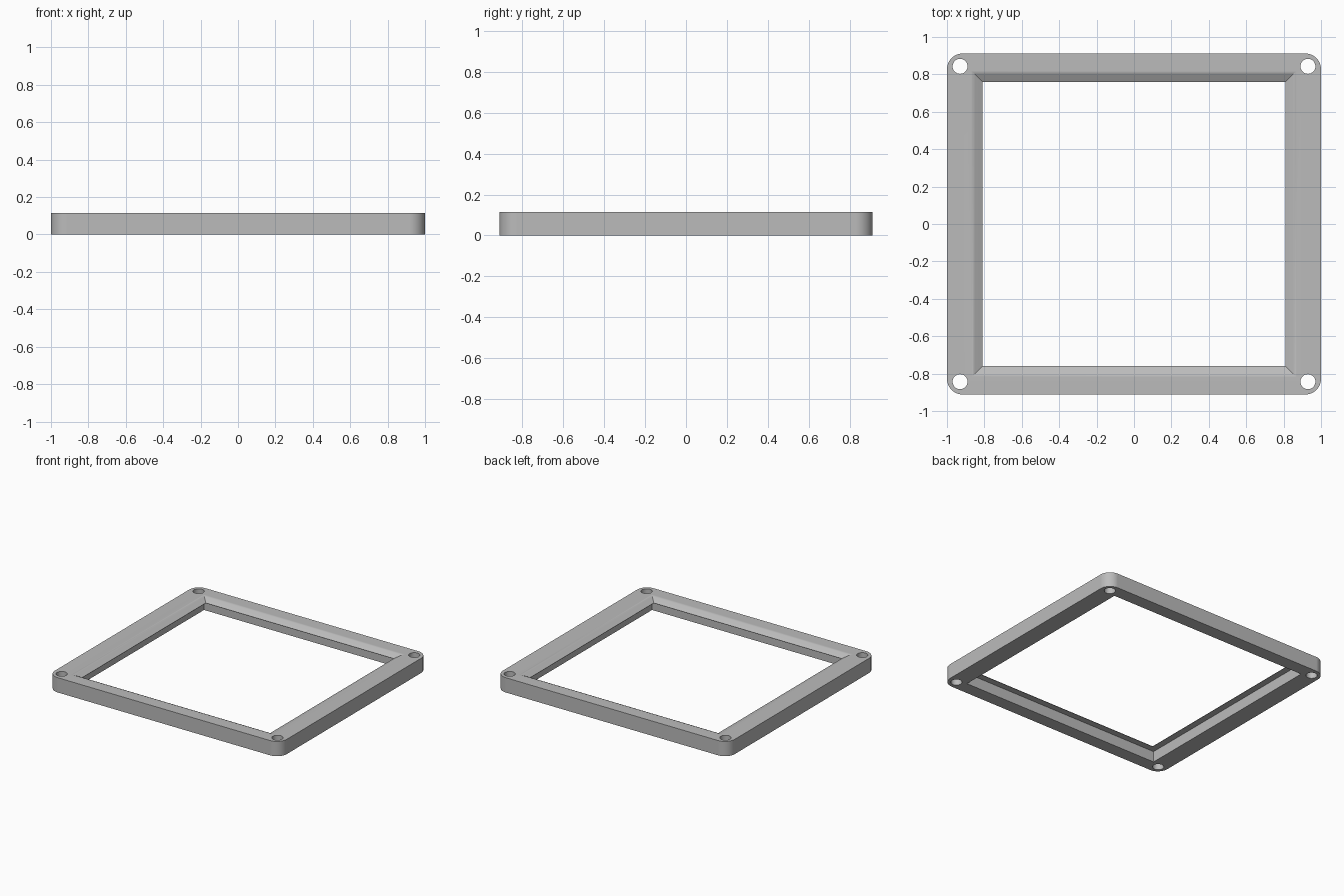
import bpy, bmesh, math

cube = bpy.data.objects.get("Cube")
if cube:
    bpy.data.objects.remove(cube)

HALF_X, HALF_Y, HEIGHT = 1.0, 0.912, 0.115
OPEN_X, OPEN_Y = 0.81, 0.76     # clear opening
REBATE = 0.05                   # rebate depth under the lip
LIP_Z = 0.084                   # underside of the lip

grey = bpy.data.materials.new("plain grey")
grey.use_nodes = True
colour = (0.5, 0.5, 0.5, 1)
grey.diffuse_color = colour
grey.node_tree.nodes["Principled BSDF"].inputs["Base Color"].default_value = colour


def stacked_block(name, rings):
    """Solid made of stacked rectangles given as (half x, half y, z)."""
    bm = bmesh.new()
    loops = [[bm.verts.new((sx * x, sy * y, z))
              for sx, sy in ((-1, -1), (1, -1), (1, 1), (-1, 1))]
             for x, y, z in rings]
    bm.faces.new(loops[0][::-1])
    bm.faces.new(loops[-1])
    for a, b in zip(loops, loops[1:]):
        for i in range(4):
            j = (i + 1) % 4
            bm.faces.new((a[i], a[j], b[j], b[i]))
    return finish(name, bm)


def finish(name, bm):
    mesh = bpy.data.meshes.new(name)
    bm.to_mesh(mesh)
    bm.free()
    mesh.materials.append(grey)
    obj = bpy.data.objects.new(name, mesh)
    bpy.context.collection.objects.link(obj)
    return obj


def activate(obj):
    bpy.ops.object.select_all(action='DESELECT')
    obj.select_set(True)
    bpy.context.view_layer.objects.active = obj


def cut(obj, cutter):
    mod = obj.modifiers.new("cut", 'BOOLEAN')
    mod.operation = 'DIFFERENCE'
    mod.solver = 'EXACT'
    mod.object = cutter
    activate(obj)
    bpy.ops.object.modifier_apply(modifier=mod.name)
    bpy.data.objects.remove(cutter)


# Plate with rounded upright corners
frame = stacked_block("bezel_frame", [(HALF_X, HALF_Y, 0), (HALF_X, HALF_Y, HEIGHT)])
bm = bmesh.new()
bm.from_mesh(frame.data)
upright = [e for e in bm.edges if abs(e.verts[0].co.z - e.verts[1].co.z) > 0.05]
bmesh.ops.bevel(bm, geom=upright, offset=0.085, segments=10, profile=0.5, affect='EDGES')
bm.to_mesh(frame.data)
bm.free()

# Rebate from below, leaving a thin lip
cut(frame, stacked_block("rebate_cutter", [
    (OPEN_X + REBATE, OPEN_Y + REBATE, -0.1),
    (OPEN_X + REBATE, OPEN_Y + REBATE, LIP_Z)]))

# Opening that flares out to the top with a softened slope
flare = [(0, 0.02), (0, 0.087), (0.038, 0.108), (0.046, 0.1115),
         (0.053, 0.1138), (0.060, HEIGHT), (0.061, 0.2)]
cut(frame, stacked_block("opening_cutter",
                         [(OPEN_X + d, OPEN_Y + d, z) for d, z in flare]))

# Screw holes in the four corners
bm = bmesh.new()
for sx in (-1, 1):
    for sy in (-1, 1):
        made = bmesh.ops.create_cone(bm, cap_ends=True, segments=32,
                                     radius1=0.04, radius2=0.04, depth=0.5)
        bmesh.ops.translate(bm, verts=made["verts"], vec=(sx * 0.93, sy * 0.843, 0))
cut(frame, finish("hole_cutter", bm))

# Smooth curves, crisp edges, flat faces kept flat
activate(frame)
bpy.ops.object.shade_smooth_by_angle(angle=math.radians(25))
weighted = frame.modifiers.new("flat faces", 'WEIGHTED_NORMAL')
weighted.keep_sharp = True
